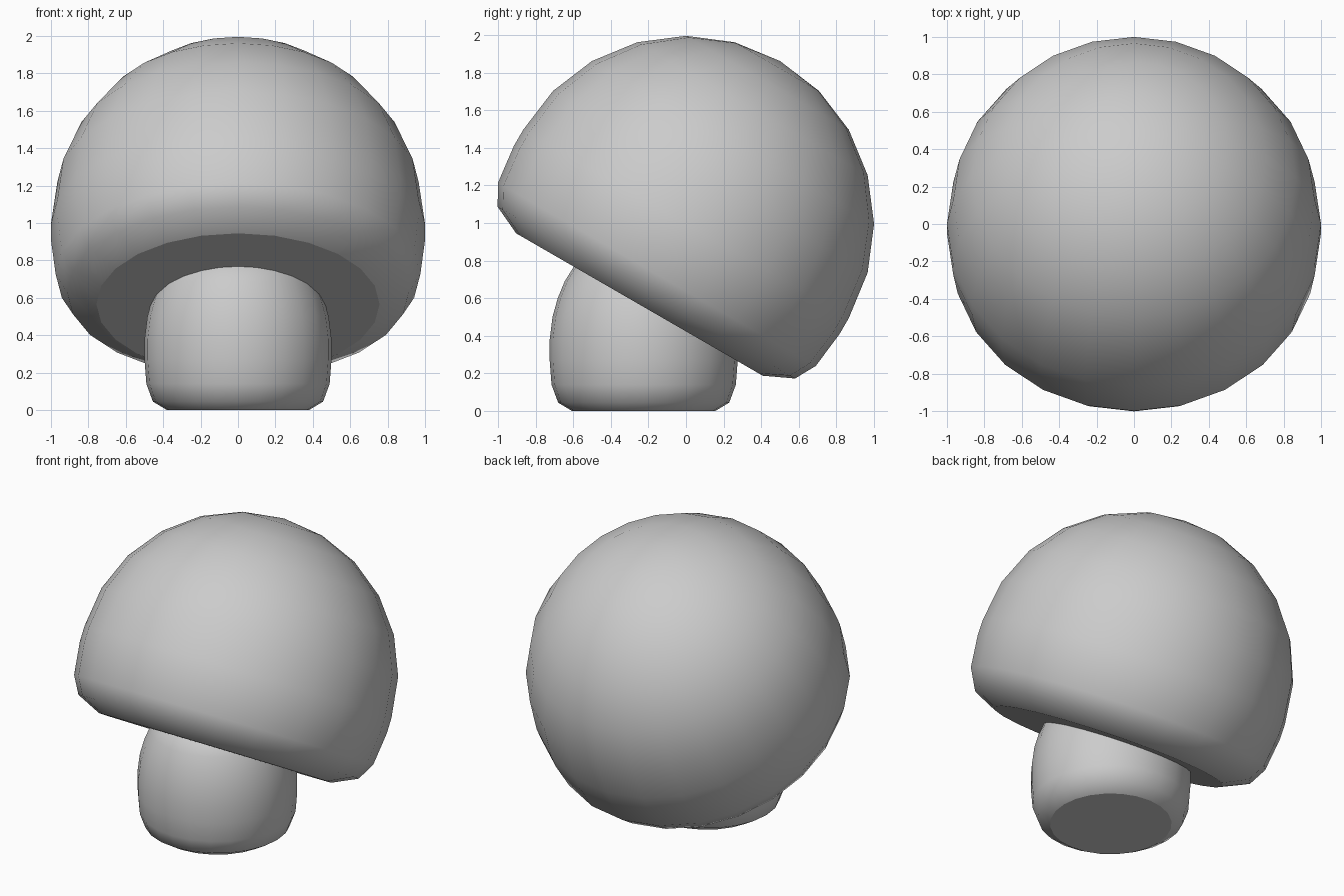
import bpy, bmesh, math
from mathutils import Matrix

if "Cube" in bpy.data.objects:
    bpy.data.objects.remove(bpy.data.objects["Cube"])

SIDES = 24


def lathe(name, profile, matrix):
    """Closed solid of revolution; profile runs from base rim to top pole."""
    bm = bmesh.new()
    rings = []
    for r, z in profile[:-1]:
        rings.append([bm.verts.new((r * math.cos(math.tau * i / SIDES),
                                    r * math.sin(math.tau * i / SIDES), z))
                      for i in range(SIDES)])
    pole = bm.verts.new((0, 0, profile[-1][1]))
    for a, b in zip(rings, rings[1:]):
        for i in range(SIDES):
            j = (i + 1) % SIDES
            bm.faces.new((a[i], a[j], b[j], b[i]))
    for i in range(SIDES):
        bm.faces.new((rings[-1][i], rings[-1][(i + 1) % SIDES], pole))
    for f in bm.faces:
        f.smooth = True
    # crisp flat underside
    base = bm.faces.new(rings[0][::-1])
    for e in base.edges:
        e.smooth = False
    mesh = bpy.data.meshes.new(name)
    bm.to_mesh(mesh)
    bm.free()
    mesh.transform(matrix)
    obj = bpy.data.objects.new(name, mesh)
    bpy.context.collection.objects.link(obj)
    return obj


# Domed cap, tilted 30 degrees towards the back
dome = [(math.sin(math.radians(a)), math.cos(math.radians(a)))
        for a in range(90, -1, -15)]
cap_profile = [(0.757, -0.495), (0.913, -0.422), (0.975, -0.31), (1.0, -0.1)] + dome
lathe("mushroom_cap", cap_profile,
      Matrix.Translation((0, 0, 0.995)) @ Matrix.Rotation(math.radians(-30), 4, 'X'))

# Rounded stem, its top hidden inside the cap
stem_profile = [(0.38, 0), (0.455, 0.045), (0.49, 0.14), (0.5, 0.27), (0.5, 0.38),
                (0.485, 0.5), (0.457, 0.6), (0.42, 0.69), (0.37, 0.77),
                (0.25, 0.83), (0, 0.86)]
lathe("mushroom_stem", stem_profile, Matrix.Translation((0, -0.225, 0)))
